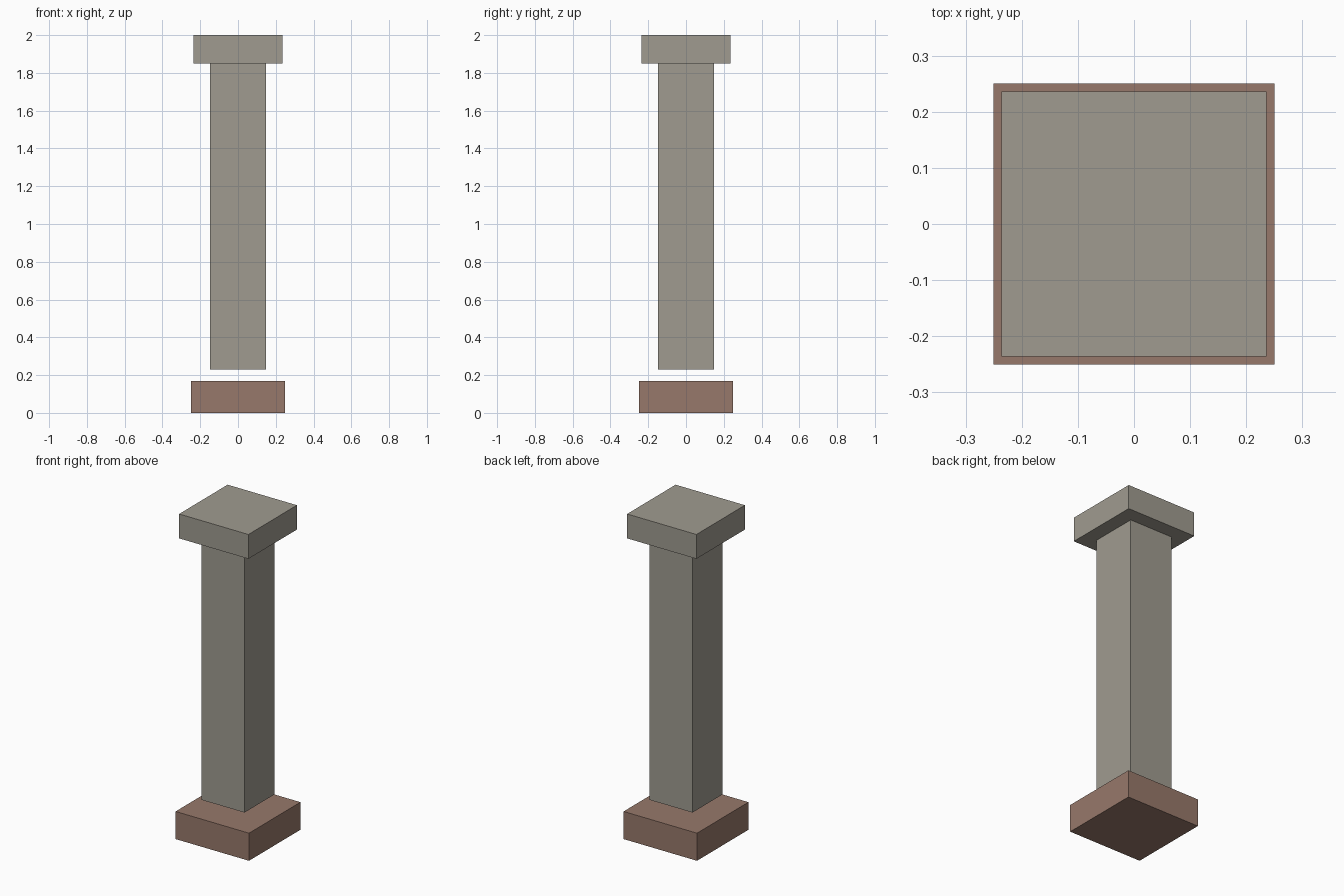
import bpy

if "Cube" in bpy.data.objects:
    bpy.data.objects.remove(bpy.data.objects["Cube"])


def material(name, color):
    mat = bpy.data.materials.new(name)
    mat.diffuse_color = (*color, 1)
    mat.use_nodes = True
    mat.node_tree.nodes["Principled BSDF"].inputs["Base Color"].default_value = mat.diffuse_color
    return mat


def block(name, half_width, bottom, top, mat):
    bpy.ops.mesh.primitive_cube_add(size=1, location=(0, 0, (bottom + top) / 2))
    obj = bpy.context.object
    obj.name = name
    obj.scale = (2 * half_width, 2 * half_width, top - bottom)
    bpy.ops.object.transform_apply(location=False, rotation=False, scale=True)
    obj.data.materials.append(mat)
    return obj


stone = material("stone", (0.35, 0.33, 0.28))
clay = material("clay", (0.31, 0.19, 0.145))

# Square plinth, shaft floating just above it, and overhanging capital
block("base", 0.25, 0.0, 0.17, clay)
block("shaft", 0.147, 0.23, 1.85, stone)
block("capital", 0.236, 1.85, 2.0, stone)
